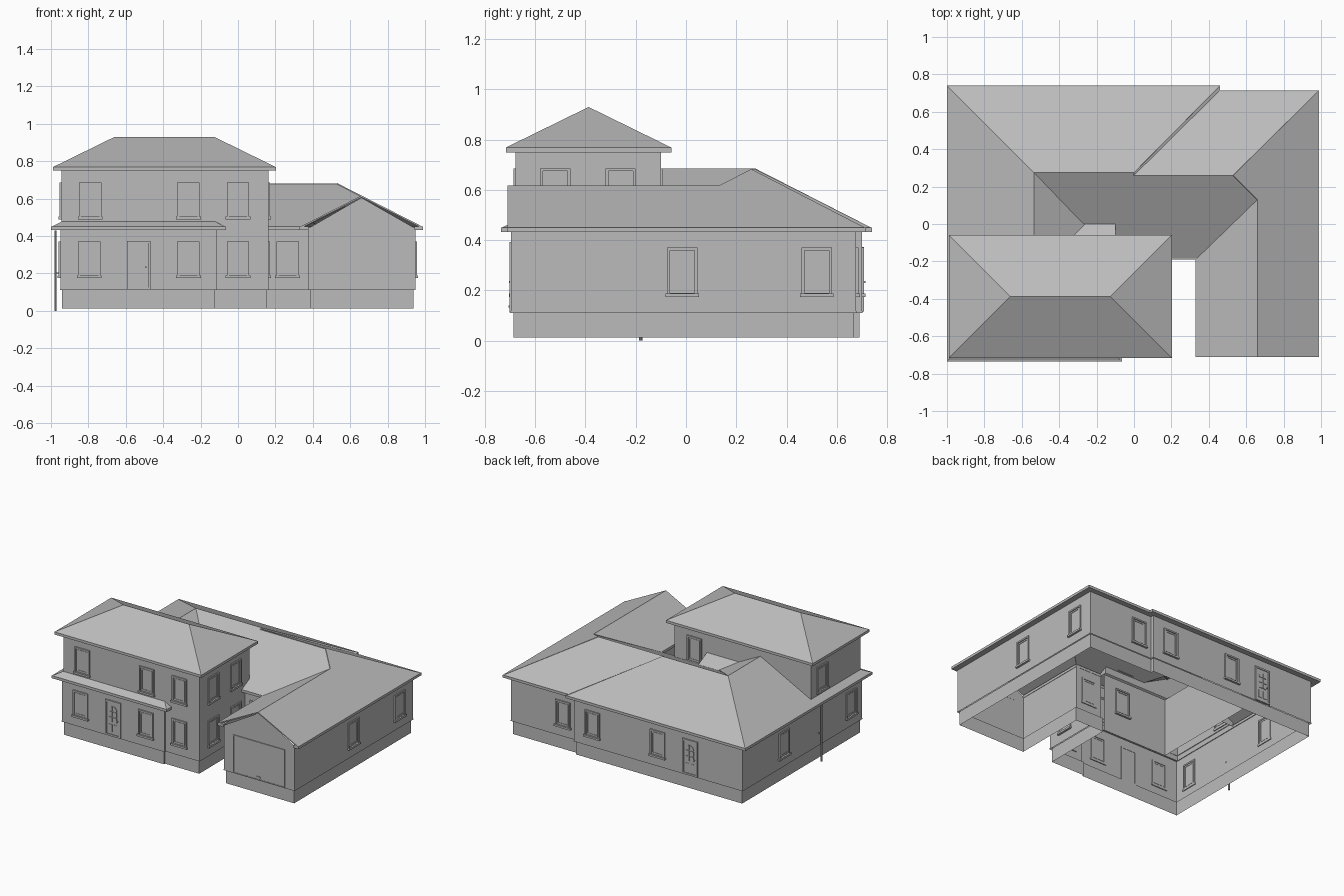
import bpy, bmesh, math
from mathutils import Matrix, Vector

if "Cube" in bpy.data.objects:
    bpy.data.objects.remove(bpy.data.objects["Cube"])

grey = bpy.data.materials.new("plain grey")
grey.diffuse_color = (0.5, 0.5, 0.5, 1)
grey.use_nodes = True
grey.node_tree.nodes["Principled BSDF"].inputs["Base Color"].default_value = grey.diffuse_color


def finish(bm, name, matrix=None):
    mesh = bpy.data.meshes.new(name)
    bm.to_mesh(mesh)
    bm.free()
    mesh.materials.append(grey)
    ob = bpy.data.objects.new(name, mesh)
    bpy.context.collection.objects.link(ob)
    if matrix:
        ob.matrix_world = matrix
    return ob


def add_box(bm, x0, x1, y0, y1, z0, z1):
    m = Matrix.Translation(((x0 + x1) / 2, (y0 + y1) / 2, (z0 + z1) / 2))
    bmesh.ops.create_cube(bm, size=1, matrix=m @ Matrix.Diagonal((x1 - x0, y1 - y0, z1 - z0, 1)))


def wall(name, pts, z0, z1, closed=True):
    bm = bmesh.new()
    lo = [bm.verts.new((x, y, z0)) for x, y in pts]
    hi = [bm.verts.new((x, y, z1)) for x, y in pts]
    n = len(pts)
    for i in range(n if closed else n - 1):
        j = (i + 1) % n
        bm.faces.new((lo[i], lo[j], hi[j], hi[i]))
    return finish(bm, name)


def roof(name, z, pitch, planes):
    """Each plane: axis, eave position, inward sign, plan outline; height follows the pitch."""
    bm = bmesh.new()
    for axis, eave, sign, pts in planes:
        f = bm.faces.new([bm.verts.new((p[0], p[1], z + pitch * sign * (p[axis] - eave))) for p in pts])
        f.normal_update()
        if f.normal.z < 0:
            f.normal_flip()
    ob = finish(bm, name)
    mod = ob.modifiers.new("thickness", 'SOLIDIFY')
    mod.thickness = 0.008
    mod.offset = -1
    return ob


def eaves(name, z, strips):
    bm = bmesh.new()
    for x0, x1, y0, y1 in strips:
        add_box(bm, x0, x1, y0, y1, z - 0.016, z + 0.003)
    return finish(bm, name)


# ---- walls and foundation ----
def footprint(d):
    return [(-.95 + d, -.69 + d), (-.115 - d, -.69 + d), (-.115 - d, -.678 + d), (.162 - d, -.678 + d),
            (.162 - d, -.15 + d), (.375 + d, -.15 + d), (.375 + d, -.697 + d), (.948 - d, -.697 + d),
            (.948 - d, .677 - d), (.42 - d, .677 - d), (.42 - d, .7 - d), (-.95 + d, .7 - d)]


wall("foundation", footprint(.01), .012, .115)
wall("lower_walls", footprint(0), .115, .445)
wall("foundation_ledge", footprint(-.002), .11, .117)
wall("upper_walls", [(-.945, -.678), (.162, -.678), (.162, -.1), (-.945, -.1)], .44, .762)
wall("inner_walls", [(.162, -.12), (-.37, -.12), (-.37, .68)], .012, .44, False)

bm = bmesh.new()
bm.faces.new([bm.verts.new(p) for p in ((.375, -.697, .44), (.948, -.697, .44), (.66, -.697, .605))])
finish(bm, "garage_gable")

# ---- upper hip roof ----
X0, X1, Y0, Y1, H = -.99, .203, -.717, -.058, .3295
A, B, C, D = (X0, Y0), (X1, Y0), (X1, Y1), (X0, Y1)
R0, R1 = (X0 + H, Y0 + H), (X1 - H, Y0 + H)
roof("upper_roof", .768, .49, [
    (1, Y0, 1, [A, B, R1, R0]), (1, Y1, -1, [C, D, R0, R1]),
    (0, X0, 1, [D, A, R0]), (0, X1, -1, [B, C, R1])])
eaves("upper_eaves", .765, [(X0, X1, Y0, -.675), (X0, X1, -.102, Y1),
                            (X0, -.942, Y0, Y1), (.16, X1, Y0, Y1)])

# ---- lower roofs: left wing, back range and garage wing ----
Z, P = .448, .51
roof("left_wing_roof", Z, P, [
    (0, -1, 1, [(-1, -.735), (-.945, -.68), (-.945, -.1), (-.535, -.1), (-.535, .275), (-1, .74)]),
    (1, -.735, 1, [(-1, -.735), (-.065, -.735), (-.12, -.68), (-.945, -.68)]),
    (0, -.065, -1, [(-.065, -.735), (-.065, -.68), (-.12, -.68)]),
    (0, -.07, -1, [(-.535, .275), (-.28, .01), (-.17, -.1), (-.535, -.1)])])
roof("back_left_roof", Z, P, [
    (1, .74, -1, [(.46, .74), (0, .275), (-.535, .275), (-1, .74)]),
    (0, .46, -1, [(.46, .74), (0, .275), (0, .26), (.46, .715)]),
    (1, -.19, 1, [(-.535, .275), (0, .275), (0, .26), (-.535, .26)])])
roof("back_range_roof", Z, P, [
    (1, -.19, 1, [(.34, -.19), (.162, -.19), (.162, -.1), (-.17, -.1), (-.28, 0), (-.535, .26),
                  (.53, .26), (.665, .125)]),
    (1, .715, -1, [(.99, .715), (.53, .26), (0, .26), (.46, .715)])])
roof("garage_roof", Z, P, [
    (0, .33, 1, [(.33, -.71), (.66, -.71), (.66, .13), (.33, -.19)]),
    (0, .99, -1, [(.99, -.71), (.66, -.71), (.66, .13), (.53, .26), (.99, .715)])])
# small saddle that sheds water off the upper wall
roof("roof_saddle", .545, P, [(1, 0, -1, [(-.28, 0), (-.1, 0), (-.1, -.1), (-.38, -.1)])])

eaves("lower_eaves", Z, [
    (-1, -.945, -.735, .74), (-1, -.065, -.735, -.678), (-1, .46, .697, .74), (.42, .99, .675, .715),
    (.945, .99, -.71, .715), (.33, .378, -.71, -.15), (.16, .345, -.19, -.148)])


# ---- windows and doors, built facing -y around the origin ----
def place(x, y, z, turn):
    return Matrix.Translation((x, y, z)) @ Matrix.Rotation(math.radians(turn), 4, 'Z')


def frame(bm, w, z0, z1, t, d0, d1):
    add_box(bm, -w / 2, -w / 2 + t, d0, d1, z0, z1)
    add_box(bm, w / 2 - t, w / 2, d0, d1, z0, z1)
    add_box(bm, -w / 2 + t, w / 2 - t, d0, d1, z1 - t, z1)
    add_box(bm, -w / 2 + t, w / 2 - t, d0, d1, z0, z0 + t)


def window(x, y, z, turn):
    bm = bmesh.new()
    frame(bm, .12, 0, .192, .011, -.009, .006)            # surround
    frame(bm, .09, .018, .176, .008, -.005, .004)         # sash
    add_box(bm, -.066, .066, -.015, .006, -.004, .01)     # sill
    add_box(bm, -.05, .05, -.002, .002, .01, .185)        # glass
    finish(bm, "window", place(x, y, z, turn))


def door(x, y, turn):
    bm = bmesh.new()
    frame(bm, .125, 0, .258, .012, -.009, .006)
    add_box(bm, -.05, .05, -.004, .004, .005, .25)
    add_box(bm, .033, .041, -.014, -.004, .115, .123)     # knob
    for s in (-1, 1):                                     # glazing in two columns, rounded on top
        for z in (.105, .145):
            add_box(bm, min(s * .004, s * .032), max(s * .004, s * .032), -.008, -.004, z, z + .034)
        arc = [(s * (.004 + .028 * math.cos(a)), .185 + .034 * math.sin(a))
               for a in (i * math.pi / 12 for i in range(7))] + [(s * .004, .185)]
        f = bm.faces.new([bm.verts.new((px, -.008, pz)) for px, pz in arc])
        ext = bmesh.ops.extrude_face_region(bm, geom=[f])["geom"]
        bmesh.ops.translate(bm, vec=Vector((0, .004, 0)),
                            verts=[g for g in ext if isinstance(g, bmesh.types.BMVert)])
        add_box(bm, min(s * .006, s * .034), max(s * .006, s * .034), -.007, -.004, .03, .085)
    bmesh.ops.recalc_face_normals(bm, faces=bm.faces)
    finish(bm, "door", place(x, y, .115, turn))


LOW, UP = .178, .493
# front
for x, y in ((-.795, -.69), (-.265, -.69), (0, -.678), (.265, -.15)):
    window(x, y, LOW, 0)
for x in (-.79, -.265, 0):
    window(x, -.678, UP, 0)
door(-.53, -.69, 0)
# right sides
for y in (-.52, -.26):
    window(.162, y, LOW, 90)
    window(.162, y, UP, 90)
for y in (-.015, .52):
    window(.948, y, LOW, 90)
# back
for x, y in ((.525, .677), (.27, .7), (-.26, .7)):
    window(x, y, LOW, 180)
window(0, -.1, UP, 180)
window(0, -.12, LOW, 180)
door(-.525, .7, 180)
# left
for y in (.22, -.56):
    window(-.95, y, LOW, -90)
window(-.945, -.23, UP, -90)

# ---- garage door ----
bm = bmesh.new()
frame(bm, .42, 0, .28, .006, -.006, .004)
add_box(bm, -.205, .205, -.003, .003, .003, .275)
add_box(bm, -.015, .015, -.01, -.003, .02, .028)
finish(bm, "garage_door", place(.66, -.697, .112, 0))

# ---- downpipe on the left side ----
bm = bmesh.new()
bmesh.ops.create_cone(bm, cap_ends=True, segments=10, radius1=.006, radius2=.006, depth=.43,
                      matrix=Matrix.Translation((-.976, -.18, .215)))
add_box(bm, -.978, -.948, -.183, -.177, .2, .206)
finish(bm, "downpipe")
